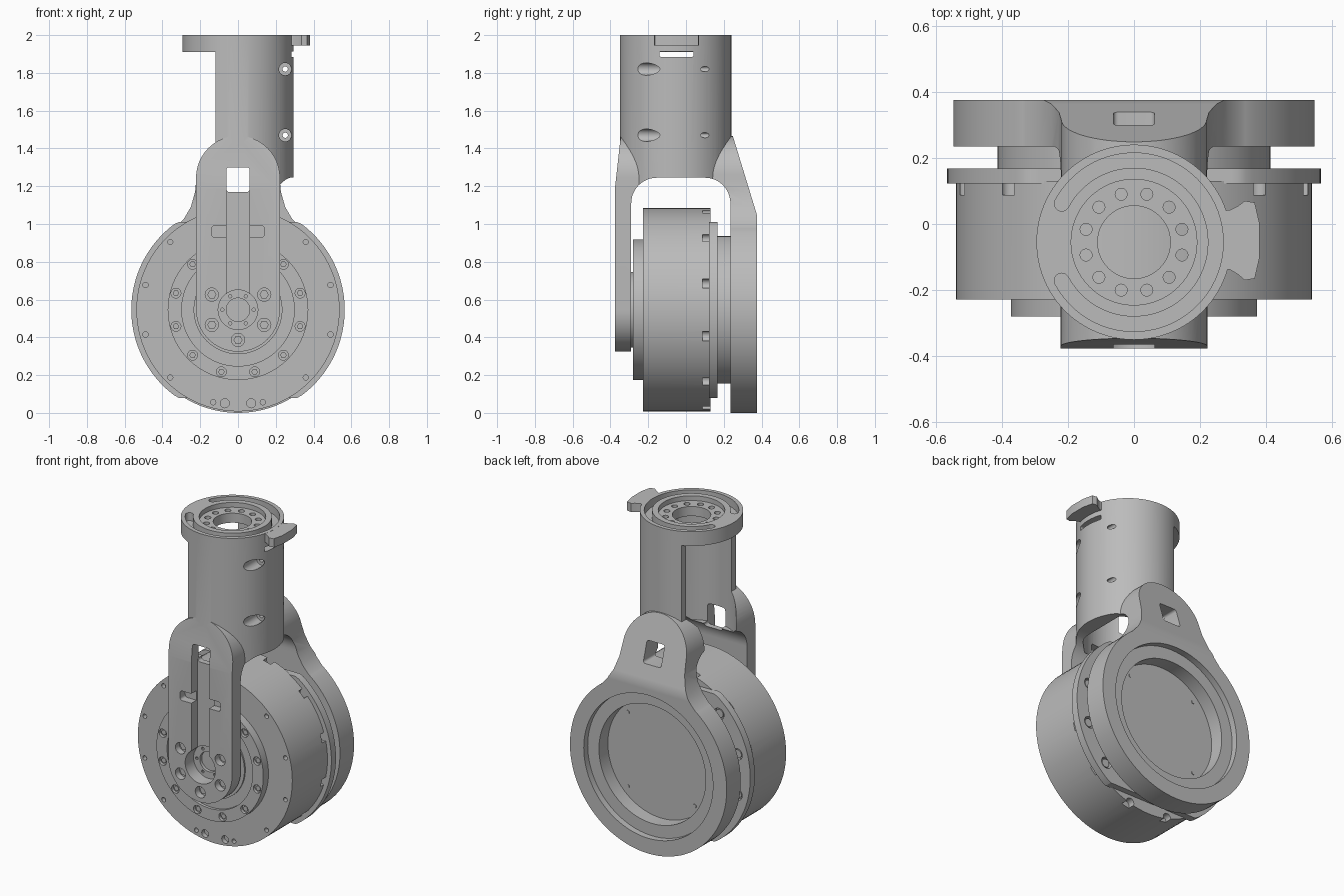
import bpy, bmesh, math

if "Cube" in bpy.data.objects:
    bpy.data.objects.remove(bpy.data.objects["Cube"])

grey = bpy.data.materials.new("machined_grey")
grey.use_nodes = True
COLOUR = (0.5, 0.5, 0.5, 1)
grey.diffuse_color = COLOUR
grey.node_tree.nodes["Principled BSDF"].inputs["Base Color"].default_value = COLOUR

CZ = 0.546      # height of the motor axis
TY = -0.055     # y of the vertical tube axis
AXES = {
    "x": lambda u, v, w: (w, u, v),
    "y": lambda u, v, w: (u, w, v),
    "z": lambda u, v, w: (u, v, w),
}


def arc(cu, cv, r, start, end, n=32):
    steps = [math.radians(start + (end - start) * i / n) for i in range(n + 1)]
    return [(cu + r * math.cos(a), cv + r * math.sin(a)) for a in steps]


def circle(cu, cv, r, n=96):
    return arc(cu, cv, r, 0, 360, n)[:-1]


def ring_of(cu, cv, spread, r, angles, n=20):
    return [circle(*arc(cu, cv, spread, a, a, 1)[0], r, n) for a in angles]


def rounded_box(u0, u1, v0, v1, r=0.015):
    return (arc(u1 - r, v1 - r, r, 0, 90, 5) + arc(u0 + r, v1 - r, r, 90, 180, 5)
            + arc(u0 + r, v0 + r, r, 180, 270, 5) + arc(u1 - r, v0 + r, r, 270, 360, 5))


def trimmed_circle(r, low, high):
    return [(u, min(max(v, low), high)) for u, v in circle(0, CZ, r, 128)]


def prism(name, outlines, axis, low, high):
    """Extrude one or more flat outlines along an axis."""
    bm = bmesh.new()
    for outline in outlines:
        loops = [[bm.verts.new(AXES[axis](u, v, w)) for u, v in outline] for w in (low, high)]
        bm.faces.new(loops[0])
        bm.faces.new(loops[1])
        count = len(outline)
        for i in range(count):
            j = (i + 1) % count
            bm.faces.new((loops[0][i], loops[0][j], loops[1][j], loops[1][i]))
    bmesh.ops.recalc_face_normals(bm, faces=bm.faces)
    mesh = bpy.data.meshes.new(name)
    bm.to_mesh(mesh)
    bm.free()
    mesh.materials.append(grey)
    obj = bpy.data.objects.new(name, mesh)
    bpy.context.collection.objects.link(obj)
    return obj


def combine(target, tool, operation):
    mod = target.modifiers.new(operation.lower(), "BOOLEAN")
    mod.operation, mod.solver, mod.object = operation, "EXACT", tool
    bpy.context.view_layer.objects.active = target
    bpy.ops.object.modifier_apply(modifier=mod.name)
    bpy.data.objects.remove(tool)


def cut(target, outlines, axis, low, high):
    tool = prism("cutter", outlines, axis, low, high)
    tool.hide_render = True
    combine(target, tool, "DIFFERENCE")


TWELVE = [15 + 30 * i for i in range(12)]
LEG_BOLTS = (-90, -30, 30, 150, 210)

# Hollow tube, open on its -x side below the top flange
yoke = prism("yoke", [circle(0, TY, 0.295)], "z", 1.1, 2.0)
cut(yoke, [rounded_box(-0.6, -0.12, -0.6, 0.6)], "z", 1.0, 1.91)

# Index tab on the flange
tab = [(0.25, 0.04), (0.29, 0.042), (0.315, 0.055), (0.335, 0.07), (0.365, 0.065), (0.38, 0.0),
       (0.38, -0.1), (0.365, -0.165), (0.335, -0.17), (0.315, -0.153), (0.29, -0.138), (0.25, -0.135)]
combine(yoke, prism("tab", [tab], "z", 1.945, 1.9995), "UNION")

# Rear arm: large ring with a flared neck and a round top, sloped outside
neck = [(0.328, 0.981), (0.285, 1.03), (0.25, 1.09), (0.227, 1.17)]
rear = (arc(0, 1.245, 0.22, 0, 180) + [(-u, v) for u, v in reversed(neck)]
        + arc(0, CZ, 0.546, 128, 412, 80) + neck)
rear_arm = prism("rear_arm", [rear], "y", 0.13, 0.375)
cut(rear_arm, [[(0.375, 1.05), (0.6, 1.05), (0.6, 1.6), (0.207, 1.6)]], "x", -1, 1)
combine(yoke, rear_arm, "UNION")

# Front leg: long slat with round ends, slightly tapered at the top
leg = arc(0, 1.245, 0.222, 0, 180) + arc(0, CZ, 0.222, 180, 360)
front_leg = prism("front_leg", [leg], "y", -0.376, -0.15)
cut(front_leg, [[(-0.376, 1.19), (-0.335, 1.56), (-0.6, 1.56), (-0.6, 1.19)]], "x", -1, 1)
combine(yoke, front_leg, "UNION")

# Arch between the arms
arch = ([(-0.29, -0.2), (0.235, -0.2)] + arc(0.1, 1.11, 0.135, 0, 90, 12)
        + arc(-0.155, 1.11, 0.135, 90, 180, 12))
cut(yoke, [arch], "x", -1, 1)

# Tube bore, left thick on the bolted side, and flange recesses
cut(yoke, [[(min(u, 0.2), v) for u, v in circle(0, TY, 0.255)]], "z", 1.19, 1.91)
groove = (arc(0, TY, 0.27, -152, 152, 60) + ring_of(0, TY, 0.2475, 0.0225, (152,))[0][9:18]
          + arc(0, TY, 0.225, 152, -152, 60) + ring_of(0, TY, 0.2475, 0.0225, (-152,))[0][3:12])
cut(yoke, [groove], "z", 1.95, 2.1)
cut(yoke, [circle(0, TY, 0.19)], "z", 1.97, 2.1)
cut(yoke, [circle(0, TY, 0.11, 48)] + ring_of(0, TY, 0.15, 0.018, TWELVE), "z", 1.85, 2.1)
cut(yoke, [rounded_box(-0.14, 0.04, 1.885, 1.914, 0.008)], "x", 0.15, 0.5)

# Cross bolts through the tube wall
heights = (1.47, 1.82)
cut(yoke, [circle(0.25, h, 0.033, 24) for h in heights], "y", -0.6, -0.125)
cut(yoke, [circle(0.25, h, 0.014, 16) for h in heights], "y", -0.6, 0.4)

# Windows through both arms, blind slot in the leg, hub hole and bolt seats
cut(yoke, [rounded_box(-0.062, 0.062, 1.17, 1.3)], "y", -0.6, 0.6)
cut(yoke, [rounded_box(-0.062, 0.062, CZ, 1.3)], "y", -0.6, -0.312)
cut(yoke, [circle(0, CZ, 0.105, 48)], "y", -0.6, -0.2)
cut(yoke, [rounded_box(-0.14, 0.14, 0.93, 0.99)], "y", -0.6, -0.325)
cut(yoke, ring_of(0, CZ, 0.16, 0.035, LEG_BOLTS, 24), "y", -0.6, -0.335)

# Stepped bore in the rear ring
cut(yoke, [circle(0, CZ, 0.45)], "y", 0.335, 0.6)
cut(yoke, [circle(0, CZ, 0.372)], "y", 0.1, 0.6)

# Motor drum with rim notches and face holes
drum = prism("motor_drum", [circle(0, CZ, 0.538)], "y", -0.228, 0.13)
cut(drum, ring_of(0, CZ, 0.53, 0.027, TWELVE), "y", 0.088, 0.2)
cut(drum, ring_of(0, CZ, 0.507, 0.014, TWELVE, 12)
    + ring_of(0, CZ, 0.5, 0.024, (-98, -82), 16), "y", -0.4, -0.2)

# Mounting flange, trimmed flat above and below, with sunken bolts
flange = prism("mounting_flange", [trimmed_circle(0.565, 0.08, 1.01)], "y", 0.122, 0.168)
SIDES = [a for a in TWELVE if a % 180 not in (75, 105)]
cut(flange, ring_of(0, CZ, 0.49, 0.036, SIDES), "y", 0.14, 0.2)
prism("flange_bolts", ring_of(0, CZ, 0.49, 0.026, SIDES), "y", 0.13, 0.162)

# Rear housing, trimmed like the flange, and its cover screws
prism("rear_housing", [trimmed_circle(0.412, CZ - 0.39, CZ + 0.39)], "y", 0.16, 0.246)
prism("cover_screws", ring_of(0, CZ, 0.33, 0.012, (45, 135, 225, 315), 12), "y", 0.24, 0.25)

# Front bearing plate with a shallow recess and screw seats
plate = prism("front_plate", [circle(0, CZ, 0.372)], "y", -0.28, -0.22)
cut(plate, [circle(0, CZ, 0.298)], "y", -0.4, -0.262)
cut(plate, ring_of(0, CZ, 0.34, 0.026, TWELVE), "y", -0.4, -0.262)
prism("plate_screws", ring_of(0, CZ, 0.34, 0.017, TWELVE, 6), "y", -0.27, -0.255)

# Output hub behind the front leg
hub = prism("output_hub", [circle(0, CZ, 0.2)], "y", -0.292, -0.25)
cut(hub, [circle(0, CZ, 0.062, 40)], "y", -0.4, -0.262)
cut(hub, ring_of(0, CZ, 0.083, 0.009, range(0, 360, 60), 10), "y", -0.4, -0.275)
prism("hub_shoulder", [circle(0, CZ, 0.235)], "y", -0.272, -0.25)
prism("leg_bolts", ring_of(0, CZ, 0.16, 0.024, LEG_BOLTS, 6), "y", -0.345, -0.3)

# Smooth the round walls and keep edges crisp
for obj in [o for o in bpy.context.scene.objects if o.type == "MESH"]:
    bpy.ops.object.select_all(action="DESELECT")
    obj.select_set(True)
    bpy.context.view_layer.objects.active = obj
    bpy.ops.object.shade_smooth_by_angle(angle=math.radians(25))
